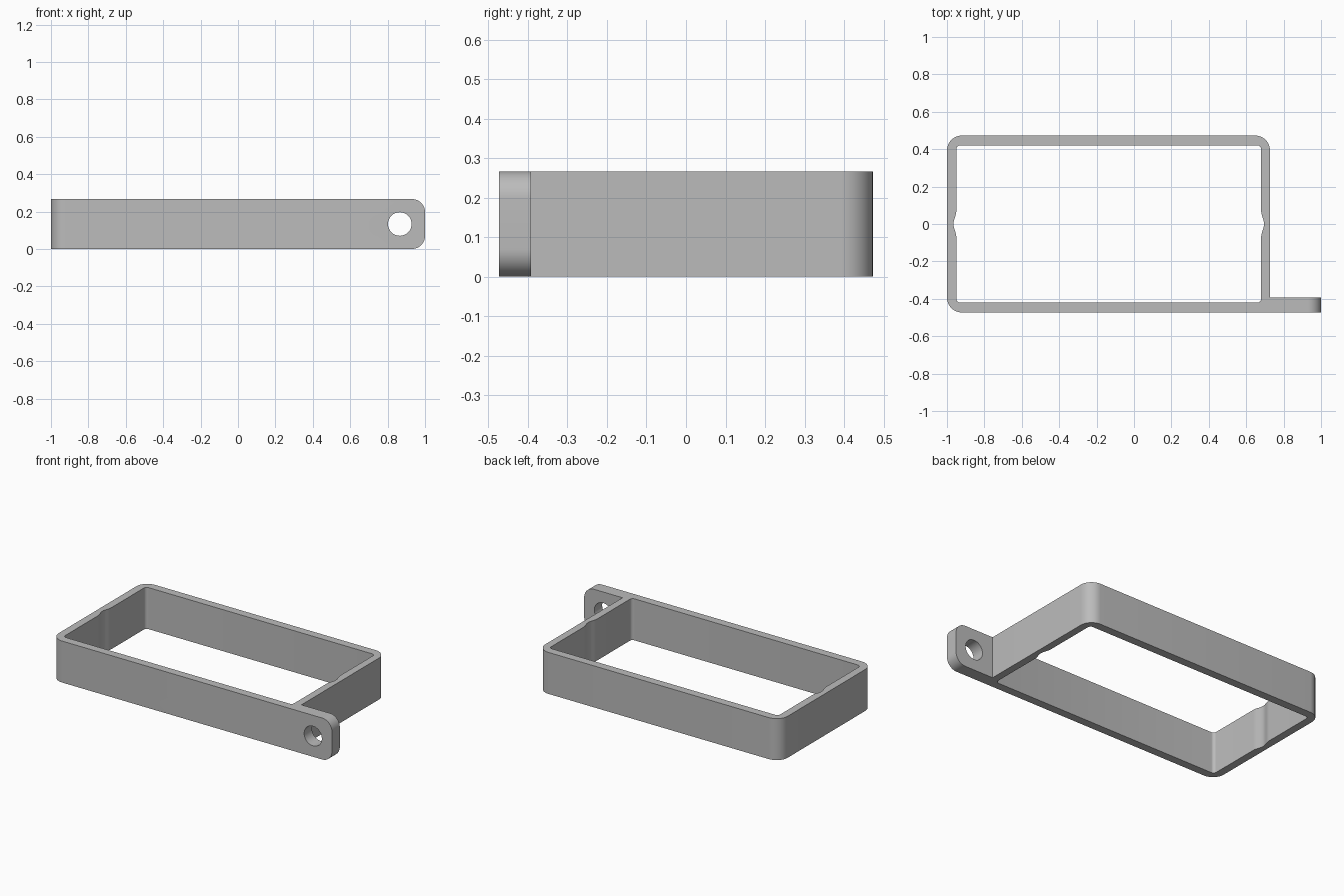
import bpy, bmesh, math
from mathutils import Vector

cube = bpy.data.objects.get("Cube")
if cube:
    bpy.data.objects.remove(cube, do_unlink=True)

HEIGHT = 0.267
HALF_Y = 0.473
HALF_IN = 0.42
LEFT, RIGHT = -1.0, 0.727
IN_LEFT, IN_RIGHT = -0.95, 0.68

grey = bpy.data.materials.new("grey plastic")
grey.use_nodes = True
grey.diffuse_color = (0.5, 0.5, 0.5, 1)
grey.node_tree.nodes["Principled BSDF"].inputs["Base Color"].default_value = (0.5, 0.5, 0.5, 1)


def arc(cx, cy, r, start, sweep=90, steps=12):
    """Points of an arc, angles in degrees."""
    angles = [math.radians(start + sweep * i / steps) for i in range(steps + 1)]
    return [(cx + r * math.cos(a), cy + r * math.sin(a)) for a in angles]


def groove(x, side):
    """Shallow wavy groove cut into an inner end wall, ordered by rising y."""
    pts = []
    for i in range(17):
        t = i / 8 - 1
        pts.append((x + side * 0.0075 * (1 + math.cos(math.pi * t)), 0.07 * t))
    return pts


def prism(name, outline, low, high, upright=False):
    """Extrude an outline along z, or along y when upright."""
    bm = bmesh.new()
    place = (lambda u, v: Vector((u, low, v))) if upright else (lambda u, v: Vector((u, v, low)))
    face = bm.faces.new([bm.verts.new(place(u, v)) for u, v in outline])
    grown = bmesh.ops.extrude_face_region(bm, geom=[face])
    shift = Vector((0, high - low, 0)) if upright else Vector((0, 0, high - low))
    bmesh.ops.translate(bm, vec=shift, verts=[g for g in grown["geom"] if isinstance(g, bmesh.types.BMVert)])
    bmesh.ops.recalc_face_normals(bm, faces=bm.faces)
    mesh = bpy.data.meshes.new(name)
    bm.to_mesh(mesh)
    bm.free()
    mesh.materials.append(grey)
    obj = bpy.data.objects.new(name, mesh)
    bpy.context.collection.objects.link(obj)
    return obj


def combine(target, tool, operation):
    """Apply a boolean and remove its tool."""
    bpy.context.view_layer.objects.active = target
    mod = target.modifiers.new(operation.lower(), "BOOLEAN")
    mod.operation, mod.object, mod.solver = operation, tool, "EXACT"
    bpy.ops.object.modifier_apply(modifier=mod.name)
    bpy.data.objects.remove(tool, do_unlink=True)


# Outer plan: rounded rectangle with the mounting tab along the front
R = 0.08
plan = [(1.1, -HALF_Y), (1.1, -0.393), (RIGHT, -0.393)]
plan += arc(RIGHT - R, HALF_Y - R, R, 0)
plan += arc(LEFT + R, HALF_Y - R, R, 90)
plan += arc(LEFT + R, R - HALF_Y, R, 180)
frame = prism("bracket_frame", plan, -0.1, 0.4)

# Front profile: trims the height and rounds the end of the tab
r = 0.07
profile = [(-1.2, HEIGHT), (-1.2, 0)]
profile += arc(1 - r, r, r, 270) + arc(1 - r, HEIGHT - r, r, 0)
combine(frame, prism("tab_profile", profile, -1, 1, True), "INTERSECT")

# Inner opening with a groove in each end wall
c = 0.02
opening = groove(IN_RIGHT, 1)
opening += arc(IN_RIGHT - c, HALF_IN - c, c, 0, steps=6)
opening += arc(IN_LEFT + c, HALF_IN - c, c, 90, steps=6)
opening += groove(IN_LEFT, -1)[::-1]
opening += arc(IN_LEFT + c, c - HALF_IN, c, 180, steps=6)
opening += arc(IN_RIGHT - c, c - HALF_IN, c, 270, steps=6)
combine(frame, prism("opening", opening, -0.2, 0.5), "DIFFERENCE")

# Screw hole through the tab
hole = arc(0.865, HEIGHT / 2, 0.063, 0, 360, 48)[:-1]
combine(frame, prism("screw_hole", hole, -0.6, -0.3, True), "DIFFERENCE")

bpy.ops.object.select_all(action="DESELECT")
frame.select_set(True)
bpy.context.view_layer.objects.active = frame
bpy.ops.object.shade_smooth_by_angle(angle=math.radians(30))
